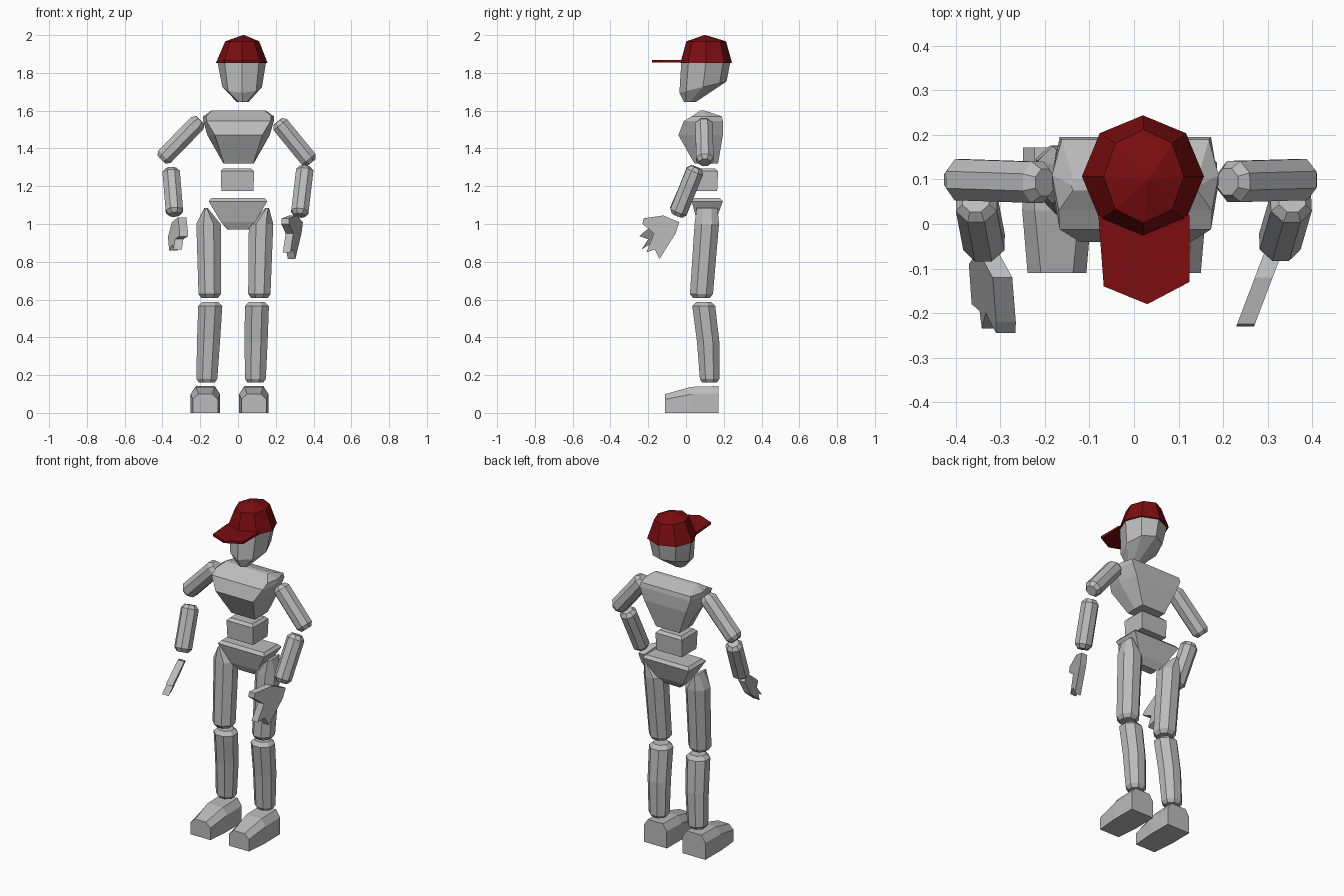
import bpy
import bmesh
from math import cos, sin, pi
from mathutils import Vector

cube = bpy.data.objects.get("Cube")
if cube:
    bpy.data.objects.remove(cube)


def make_material(name, colour):
    mat = bpy.data.materials.new(name)
    mat.use_nodes = True
    mat.diffuse_color = colour
    mat.node_tree.nodes["Principled BSDF"].inputs["Base Color"].default_value = colour
    return mat


GREY = make_material("body grey", (0.5, 0.5, 0.5, 1))
RED = make_material("cap red", (0.2, 0.004, 0.005, 1))


def loft(name, rings, mat=GREY):
    """Skin a list of equal-length point rings and close both ends."""
    bm = bmesh.new()
    loops = [[bm.verts.new(p) for p in ring] for ring in rings]
    count = len(loops[0])
    for low, high in zip(loops, loops[1:]):
        for i in range(count):
            j = (i + 1) % count
            bm.faces.new((low[i], low[j], high[j], high[i]))
    bm.faces.new(loops[0][::-1])
    bm.faces.new(loops[-1])
    bmesh.ops.recalc_face_normals(bm, faces=bm.faces)
    mesh = bpy.data.meshes.new(name)
    bm.to_mesh(mesh)
    bm.free()
    mesh.materials.append(mat)
    obj = bpy.data.objects.new(name, mesh)
    bpy.context.collection.objects.link(obj)
    return obj


def ellipse(x, y, z, rx, ry, turn=0.5, tilt=0.0):
    """Level octagon; turn is in facets, tilt raises the back."""
    angles = [(i + turn) * pi / 4 for i in range(8)]
    return [(x + rx * cos(a), y + ry * sin(a), z + tilt * sin(a)) for a in angles]


def limb(name, start, end, radius):
    """Eight-sided rod with chamfered ends."""
    start, end = Vector(start), Vector(end)
    axis = (end - start).normalized()
    side = axis.cross(Vector((0, 1, 0))).normalized()
    front = side.cross(axis)
    rings = []
    for t, scale in ((0, 0.65), (0.08, 1), (0.92, 1), (1, 0.65)):
        centre = start.lerp(end, t)
        angles = [(i + 0.5) * pi / 4 for i in range(8)]
        rings.append([centre + radius * scale * (side * cos(a) + front * sin(a))
                      for a in angles])
    return loft(name, rings)


def slab(x, low, high, w_low, w_mid, w_high, mid=0.5):
    """Six-point section as (x, depth) pairs, from three half widths."""
    m = low + (high - low) * mid
    return [(x - w_low, low), (x + w_low, low), (x + w_mid, m),
            (x + w_high, high), (x - w_high, high), (x - w_mid, m)]


def block(name, x, rows):
    """Body block from rows of height, front, back and three half widths."""
    return loft(name, [[(px, py, z) for px, py in slab(x, *row)] for z, *row in rows])


# Head
loft("head", [
    ellipse(0.025, 0.02, 1.645, 0.03, 0.03, 0),
    ellipse(0.022, 0.09, 1.725, 0.105, 0.125, 0, 0.03),
    ellipse(0.02, 0.105, 1.86, 0.129, 0.13, 0),
])

# Cap crown and brim
loft("cap_crown", [
    ellipse(0.02, 0.107, 1.852, 0.137, 0.137, 0),
    ellipse(0.022, 0.107, 1.967, 0.09, 0.105, 0),
    ellipse(0.03, 0.1, 2.0, 0.004, 0.004, 0),
], RED)
brim = [(-0.08, 0.02), (-0.068, -0.14), (0.03, -0.18), (0.125, -0.13), (0.125, 0.02)]
loft("cap_brim", [[(x, y, z) for x, y in brim] for z in (1.854, 1.868)], RED)

# Torso blocks
block("chest", 0.003, [
    (1.32, 0.045, 0.17, 0.078, 0.08, 0.078),
    (1.47, -0.04, 0.195, 0.125, 0.165, 0.14),
    (1.545, -0.012, 0.195, 0.17, 0.187, 0.17),
    (1.57, 0.03, 0.19, 0.172, 0.187, 0.165),
    (1.6, 0.075, 0.1, 0.14, 0.145, 0.14),
])
block("abdomen", -0.003, [
    (1.175, 0.025, 0.165, 0.085, 0.085, 0.085),
    (1.28, 0.02, 0.17, 0.088, 0.088, 0.088),
    (1.295, 0.035, 0.155, 0.073, 0.073, 0.073),
])
block("pelvis", 0, [
    (0.97, 0.08, 0.13, 0.05, 0.055, 0.05),
    (1.01, 0.06, 0.155, 0.09, 0.09, 0.09),
    (1.12, 0.03, 0.195, 0.155, 0.155, 0.155),
    (1.137, 0.045, 0.18, 0.14, 0.14, 0.14),
])

# Legs: hip tip, thigh top, knee, shin top and ankle positions across x
legs = {"right": (-0.17, -0.156, -0.15, -0.147, -0.165),
        "left": (0.155, 0.122, 0.113, 0.1, 0.092)}
for side, (tip, hip, knee, shin, ankle) in legs.items():
    loft(side + "_thigh", [
        ellipse(knee, 0.082, 0.608, 0.048, 0.048),
        ellipse(knee, 0.082, 0.63, 0.064, 0.066),
        ellipse(hip, 0.11, 1.0, 0.07, 0.07),
        ellipse(tip, 0.112, 1.085, 0.01, 0.06),
    ])
    loft(side + "_shin", [
        ellipse(ankle, 0.125, 0.16, 0.045, 0.042),
        ellipse(ankle, 0.125, 0.18, 0.06, 0.056),
        ellipse((shin + ankle) / 2, 0.117, 0.38, 0.066, 0.064),
        ellipse(shin, 0.094, 0.565, 0.069, 0.066),
        ellipse(shin, 0.094, 0.587, 0.046, 0.044),
    ])
    foot_x = ankle - 0.008
    sections = [(-0.11, 0.1, 0.066, 0.036), (0.03, 0.138, 0.078, 0.05),
                (0.172, 0.142, 0.076, 0.05)]
    loft(side + "_foot", [
        [(px, y, pz) for px, pz in slab(foot_x, 0, top, wide, wide, narrow, 0.72)]
        for y, top, wide, narrow in sections])

# Arms
limb("right_upper_arm", (-0.2, 0.093, 1.55), (-0.405, 0.1, 1.34), 0.05)
limb("left_upper_arm", (0.21, 0.095, 1.543), (0.388, 0.1, 1.325), 0.05)
limb("right_forearm", (-0.355, 0.055, 1.29), (-0.335, -0.05, 1.05), 0.05)
limb("left_forearm", (0.355, 0.055, 1.3), (0.325, -0.048, 1.045), 0.05)


def hand(name, outline, offset, lean_y, lean_z, thick):
    """Flat hand from a side outline, leaning across x."""
    loft(name, [[(offset + lean_y * y + lean_z * z + s * thick, y, z)
                 for y, z in outline] for s in (-1, 1)])


# Hands: wrist, fingers, then thumb
hand("left_hand", [
    (-0.035, 1.01), (-0.055, 0.95), (-0.14, 0.815), (-0.165, 0.865), (-0.21, 0.85),
    (-0.17, 0.95), (-0.23, 1.0), (-0.225, 1.03), (-0.12, 1.045)], 0.337, 0.38, 0, 0.02)
hand("right_hand", [
    (-0.06, 1.01), (-0.09, 0.93), (-0.18, 0.86), (-0.195, 0.89), (-0.235, 0.865),
    (-0.2, 0.92), (-0.245, 0.935), (-0.22, 0.96), (-0.12, 1.035)],
    -0.755, -0.38, 0.4, 0.022)
